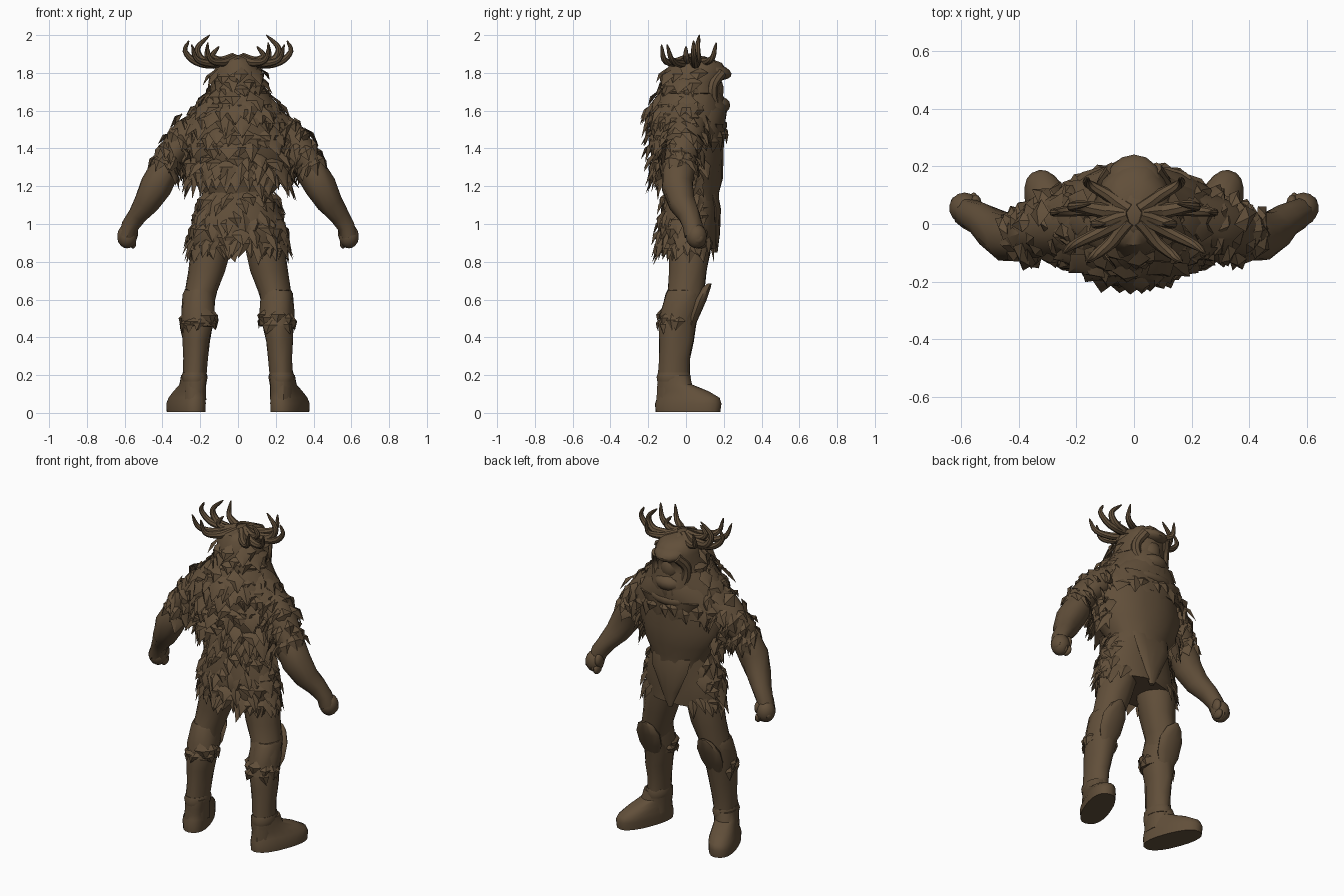
import bpy, bmesh, math, random
from mathutils import Vector, Matrix

random.seed(4)
cube = bpy.data.objects.get("Cube")
if cube:
    bpy.data.objects.remove(cube, do_unlink=True)

brown = bpy.data.materials.new("earth_brown")
brown.use_nodes = True
colour = (0.12, 0.078, 0.042, 1)
brown.diffuse_color = colour
bsdf = brown.node_tree.nodes["Principled BSDF"]
bsdf.inputs["Base Color"].default_value = colour
bsdf.inputs["Roughness"].default_value = 0.9


def finish(name, bm, angle=40):
    bmesh.ops.recalc_face_normals(bm, faces=bm.faces)
    mesh = bpy.data.meshes.new(name)
    bm.to_mesh(mesh)
    bm.free()
    mesh.materials.append(brown)
    ob = bpy.data.objects.new(name, mesh)
    bpy.context.collection.objects.link(ob)
    bpy.ops.object.select_all(action='DESELECT')
    ob.select_set(True)
    bpy.context.view_layer.objects.active = ob
    bpy.ops.object.shade_smooth_by_angle(angle=math.radians(angle))
    return ob


def curve(pts, steps=4):
    """Smooth path through control points."""
    ps = [Vector(p) for p in pts]
    ps = [ps[0] * 2 - ps[1]] + ps + [ps[-1] * 2 - ps[-2]]
    out = []
    for a, b, c, d in zip(ps, ps[1:], ps[2:], ps[3:]):
        for k in range(steps):
            t = k / steps
            out.append((b * 2 + (c - a) * t + (a * 2 - b * 5 + c * 4 - d) * t ** 2
                        + (b * 3 - a - c * 3 + d) * t ** 3) / 2)
    return out + [ps[-2]]


def frames(pts, flat=True, s=1, turn=0):
    """Cross-section frames (centre, u, v, radius u, radius v) along a path."""
    cs = [Vector((p[0] * s, p[1], p[2])) for p in pts]
    out = []
    for i, p in enumerate(pts):
        t = Vector((0, 0, 1)) if flat else (cs[min(i + 1, len(cs) - 1)] - cs[max(i - 1, 0)]).normalized()
        u = Vector((0, 1, 0)).cross(t).normalized()
        v = t.cross(u)
        rot = Matrix.Rotation(turn * s, 3, t)
        out.append((cs[i], rot @ u, rot @ v, p[3], p[-1]))
    return out


def on_ring(f, a, power=1.0):
    c, s = math.cos(a), math.sin(a)
    c = math.copysign(abs(c) ** power, c)
    s = math.copysign(abs(s) ** power, s)
    return f[0] + f[1] * f[3] * c + f[2] * f[4] * s


def loft(name, fr, n=18, power=1.0, jitter=0.0):
    bm = bmesh.new()
    rings = []
    for f in fr:
        rings.append([bm.verts.new(on_ring(f, math.tau * k / n, power) + Vector(
            [random.uniform(-jitter, jitter) for _ in range(3)])) for k in range(n)])
    for a, b in zip(rings, rings[1:]):
        for k in range(n):
            j = (k + 1) % n
            bm.faces.new((a[k], a[j], b[j], b[k]))
    bm.faces.new(rings[0])
    bm.faces.new(rings[-1])
    return finish(name, bm)


def fur(name, fr, rows, count, arc=(0, 360), length=0.1, width=0.05, flare=0.4):
    """Rows of kite-shaped tufts hanging from a lofted surface."""
    bm = bmesh.new()
    for row in range(rows):
        t = (row + 0.5) / rows * (len(fr) - 1)
        i = min(int(t), len(fr) - 2)
        w = t - i
        for k in range(count):
            a = math.radians(arc[0] + (arc[1] - arc[0]) * (k + 0.5 * (row % 2) + random.uniform(0, 0.5)) / count)
            ring = lambda x: on_ring(fr[i], x).lerp(on_ring(fr[i + 1], x), w)
            p = ring(a)
            out = (p - fr[i][0].lerp(fr[i + 1][0], w)).normalized()
            side = (ring(a + 0.05) - ring(a - 0.05)).normalized()
            size = length * random.uniform(0.7, 1.25)
            lean = side * random.uniform(-0.5, 0.5)
            fall = (Vector((0, 0, -1)) + out * flare * random.uniform(0.3, 1.5) + lean).normalized() * size
            half = side * width * random.uniform(0.7, 1.2)
            p += Vector((0, 0, random.uniform(-0.02, 0.04)))
            top, tip = p - fall * 0.25 - out * 0.01, p + fall
            mid = p + fall * 0.3
            v = [bm.verts.new(q) for q in (top, mid - half, tip, mid + half, mid + out * width * 0.4)]
            for j in range(4):
                bm.faces.new((v[j], v[(j + 1) % 4], v[4]))
            bm.faces.new(v[:4])
    return finish(name, bm, 35)


def blob(name, loc, size, tilt=0):
    bm = bmesh.new()
    bmesh.ops.create_uvsphere(bm, u_segments=14, v_segments=9, radius=1)
    m = Matrix.Translation(loc) @ Matrix.Rotation(tilt, 4, 'X') @ Matrix.Diagonal((*size, 1))
    bmesh.ops.transform(bm, matrix=m, verts=bm.verts)
    return finish(name, bm)


# Torso with cape, and the fur over its back and flanks
torso = frames([(0, .035, 1.1, .18, .14), (0, .035, 1.17, .19, .145), (0, .025, 1.24, .245, .165),
                (0, .01, 1.34, .28, .19), (0, .005, 1.45, .285, .195), (0, .005, 1.54, .265, .19),
                (0, .005, 1.61, .22, .195), (0, .02, 1.69, .165, .165)])
loft("torso", torso, 24, jitter=.006)
fur("cape_fur", torso[2:], 7, 20, (-200, 20), .1, .048, .55)
fur("cape_hem", torso[2:4], 2, 19, (-205, 25), .13, .042, .35)

# Smooth capelet over the chest, with a point at the middle and a fringe
capelet = frames([(0, .045, 1.43, .3, .155), (0, .045, 1.53, .255, .165), (0, .045, 1.6, .2, .17),
                  (0, .04, 1.65, .15, .155)])
loft("capelet", capelet, 22, jitter=.004)
fur("capelet_fringe", capelet[:2], 1, 11, (10, 170), .09, .045, .1)
loft("capelet_point", frames([(0, .175, 1.3, .02, .015), (0, .17, 1.42, .12, .028), (0, .16, 1.53, .2, .045)]), 14)

# Pelvis, skirt fur and front cloth
skirt = frames([(0, .015, .87, .235, .145), (0, .01, .93, .25, .155), (0, .01, 1.0, .24, .155),
                (0, .02, 1.08, .215, .145), (0, .03, 1.17, .185, .14)])
loft("skirt", skirt, 24, jitter=.006)
fur("skirt_fur", skirt, 4, 19, (-215, 35), .1, .044, .35)
fur("skirt_hem", skirt[:2], 1, 22, (-240, 60), .11, .036, .38)
loft("front_cloth", frames([(0, .155, .85, .015, .012), (0, .16, .95, .06, .02),
                            (0, .16, 1.08, .12, .025), (0, .14, 1.16, .13, .03)]), 12)

# Hooded head with jutting brim, recessed face and chin
head = frames([(0, .04, 1.5, .17, .16), (0, .045, 1.57, .17, .17), (0, .05, 1.63, .16, .175),
               (0, .03, 1.69, .15, .155), (0, .035, 1.75, .14, .155), (0, .055, 1.805, .13, .165),
               (0, .05, 1.85, .115, .14), (0, .04, 1.872, .09, .11), (0, .035, 1.885, .05, .06)])
loft("hood", head, 20, jitter=.005)
fur("hood_fur", head[1:6], 4, 14, (-195, 15), .09, .046, .55)
blob("hood_brim", (0, .135, 1.81), (.1, .108, .045), -.2)
blob("chin", (0, .15, 1.62), (.095, .085, .055), .2)
blob("muzzle", (0, .135, 1.71), (.065, .065, .08))

# Folded cowl round the neck
bpy.ops.mesh.primitive_torus_add(major_segments=28, minor_segments=8, major_radius=.17,
                                 minor_radius=.03, location=(0, .04, 1.56), rotation=(-.25, 0, 0))
cowl = bpy.context.object
cowl.name = "cowl"
cowl.scale = (1.05, .92, 1)
cowl.data.materials.append(brown)
bpy.ops.object.shade_smooth_by_angle(angle=math.radians(50))

# Antler hub on the crown, and the tines for one side: root, bend, bend, tip
blob("antler_hub", (0, .035, 1.87), (.07, .075, .025))
tines = [[(.02, .04, 1.875), (.13, .05, 1.845), (.225, .045, 1.86), (.28, .04, 1.915), (.26, .04, 1.97)],
         [(.1, .045, 1.85), (.185, .06, 1.865), (.215, .06, 1.93), (.15, .07, 2.0)],
         [(.02, .02, 1.875), (.12, -.03, 1.85), (.215, -.075, 1.87), (.245, -.1, 1.95)],
         [(.015, .01, 1.875), (.08, -.065, 1.855), (.145, -.115, 1.87), (.165, -.13, 1.95)],
         [(.015, .05, 1.875), (.09, .1, 1.86), (.16, .14, 1.88), (.16, .16, 1.96)],
         [(.02, .03, 1.88), (.09, .01, 1.865), (.135, .0, 1.89), (.1, .0, 1.94)]]

for s, word in ((1, "left"), (-1, "right")):
    for i, tine in enumerate(tines):
        path = curve(tine)
        pts = [(*p, .003 + .024 * (1 - j / (len(path) - 1)) ** .6) for j, p in enumerate(path)]
        loft(f"{word}_antler_{i + 1}", frames(pts, False, s), 8)

    # Rolled hood edge beside the face
    rim = curve([(.07, .19, 1.8), (.1, .145, 1.74), (.1, .14, 1.68), (.08, .16, 1.61)])
    loft(f"{word}_hood_rim", frames([(*p, .028) for p in rim], False, s), 8)

    # Furred sleeve, forearm and fist
    sleeve = frames([(.15, .02, 1.55, .08, .1), (.265, .0, 1.475, .088, .105),
                     (.35, -.025, 1.37, .078, .09), (.4, -.045, 1.29, .065, .075)], False, s)
    loft(f"{word}_sleeve", sleeve, 16, jitter=.005)
    fur(f"{word}_sleeve_fur", sleeve, 5, 11, (0, 360), .095, .044, .45)
    arm = frames([(.34, -.015, 1.36, .06, .07), (.39, -.04, 1.28, .082, .087), (.435, -.045, 1.2, .085, .085),
                  (.485, -.02, 1.11, .068, .07), (.53, .015, 1.05, .053, .056),
                  (.57, .035, .99, .046, .05), (.585, .045, .94, .045, .05)], False, s)
    loft(f"{word}_forearm", arm, 16, jitter=.004)
    blob(f"{word}_fist", (.587 * s, .055, .935), (.054, .055, .064))
    for k in range(4):
        blob(f"{word}_finger_{k + 1}", ((.555 + .022 * k) * s, .075 - .005 * k, .9 + .008 * k), (.017, .035, .03))
    blob(f"{word}_thumb", (.548 * s, .07, .955), (.02, .032, .04))

    # Leg, fur-topped legging and raised knee guard
    leg = frames([(.23, -.07, .07, .062, .085), (.23, -.065, .2, .06, .082), (.225, -.06, .29, .064, .08),
                  (.22, -.05, .38, .072, .09), (.21, -.045, .47, .083, .098), (.21, -.02, .57, .085, .1),
                  (.195, .0, .64, .085, .095), (.165, .01, .75, .098, .1), (.145, .02, .85, .105, .11),
                  (.12, .02, .96, .1, .11)], True, s)
    loft(f"{word}_leg", leg, 18, jitter=.004)
    legging = frames([(.207, -.055, .46, .09, .095), (.207, -.035, .54, .088, .097),
                      (.207, -.015, .63, .084, .092), (.205, -.01, .65, .076, .084)], True, s)
    loft(f"{word}_legging", legging, 18, jitter=.005)
    fur(f"{word}_legging_fur", legging[:2], 1, 10, (-200, 20), .07, .04, .1)
    guard = frames([(.215, .02, .44, .04, .018), (.212, .045, .52, .075, .03), (.208, .075, .6, .078, .035),
                    (.205, .105, .66, .05, .025), (.205, .125, .685, .015, .01)], True, s)
    loft(f"{word}_knee_guard", guard, 12)

    # Boot turned outward, with a folded ankle cuff
    boot = frames([(.275, .01, .005, .078, .18), (.275, .012, .05, .08, .184), (.27, .012, .08, .074, .174),
                   (.258, -.015, .115, .066, .14), (.24, -.06, .15, .062, .095), (.233, -.063, .2, .062, .085)],
                  True, s, turn=-.37)
    loft(f"{word}_boot", boot, 22, .85)
    loft(f"{word}_ankle_cuff", frames([(.23, -.065, .165, .064, .088), (.23, -.065, .19, .07, .092),
                                       (.23, -.065, .215, .062, .084)], True, s), 18)
